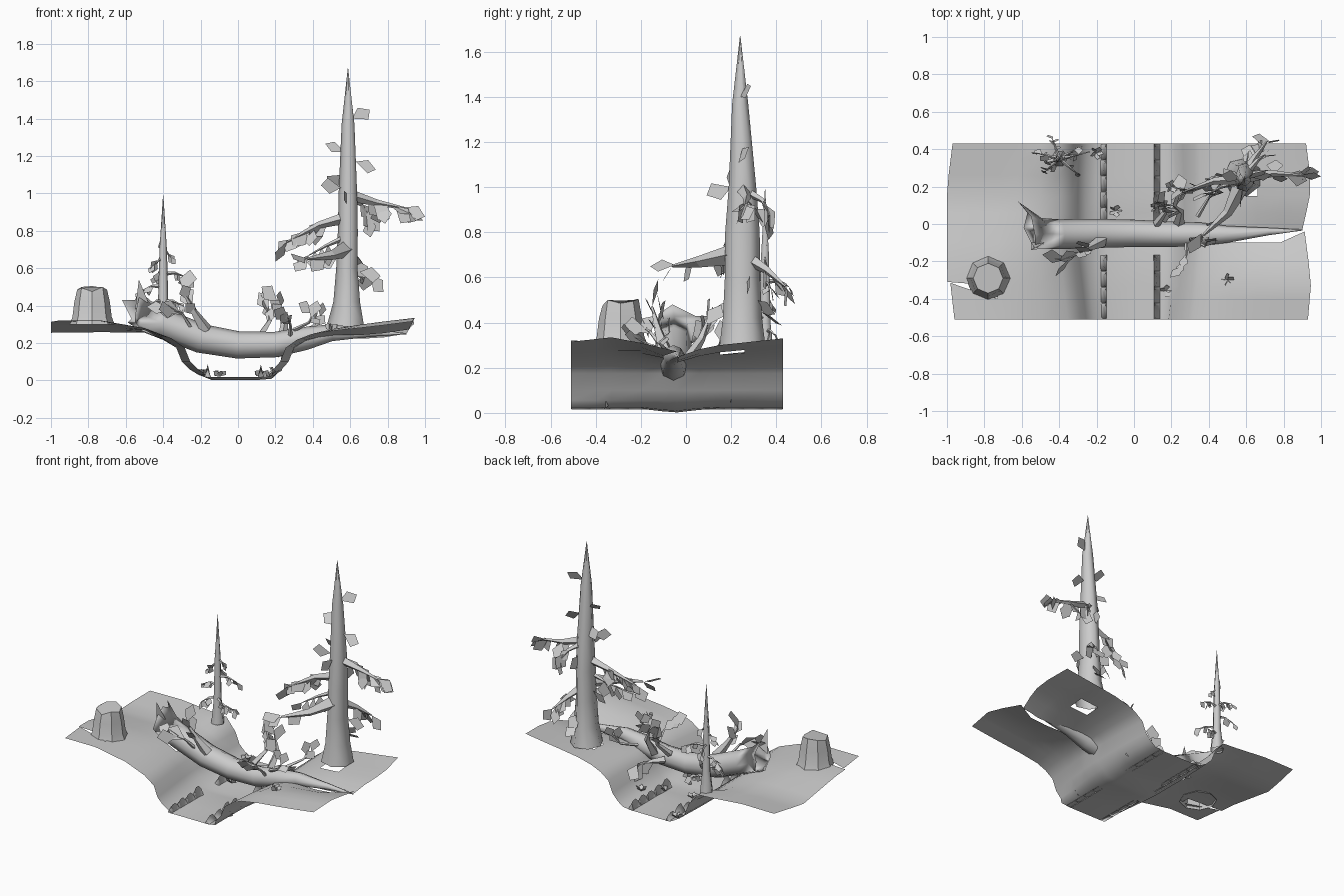
import bpy, bmesh, math, random
from mathutils import Vector as V, Quaternion

if "Cube" in bpy.data.objects:
    bpy.data.objects.remove(bpy.data.objects["Cube"])

random.seed(4)


def make(name, verts, faces, smooth=True):
    me = bpy.data.meshes.new(name)
    me.from_pydata([tuple(v) for v in verts], [], faces)
    me.update()
    for p in me.polygons:
        p.use_smooth = smooth
    ob = bpy.data.objects.new(name, me)
    bpy.context.collection.objects.link(ob)
    return ob


def lerp(table, x):
    if x <= table[0][0]:
        return table[0][1]
    for (a, za), (b, zb) in zip(table, table[1:]):
        if x <= b:
            return za + (zb - za) * (x - a) / (b - a)
    return table[-1][1]


def tube(path, radii, sides, verts, faces):
    """Append a tapered open tube; return the index of its last ring."""
    path = [V(p) for p in path]
    start = len(verts)
    for i, p in enumerate(path):
        d = (path[min(i + 1, len(path) - 1)] - path[max(i - 1, 0)]).normalized()
        u = d.cross(V((0, 0, 1)))
        u = u.normalized() if u.length > .3 else d.cross(V((0, 1, 0))).normalized()
        w = u.cross(d)
        for k in range(sides):
            a = 2 * math.pi * k / sides
            verts.append(p + (u * math.cos(a) + w * math.sin(a)) * radii[i])
    for i in range(len(path) - 1):
        for k in range(sides):
            a, b = start + i * sides, start + (i + 1) * sides
            k2 = (k + 1) % sides
            faces.append((a + k, a + k2, b + k2, b + k))
    return start + (len(path) - 1) * sides


def leaf(p, d, size, verts, faces):
    """Fan-shaped leaf growing from p along d."""
    p, d = V(p), V(d).normalized()
    side = d.cross(V((.3, -1, .2))).normalized()
    side = Quaternion(d, random.uniform(-.8, .8)) @ side
    n = len(verts)
    verts.extend([p, p + d * size * .72 + side * size * .4, p + d * size * 1.05,
                  p + d * size * .55 - side * size * .36])
    faces.append((n, n + 1, n + 2, n + 3))


def branch(path, r, leaves, size, verts, faces, droop=.8):
    tube(path, [r * (1 - .85 * i / (len(path) - 1)) for i in range(len(path))], 4, verts, faces)
    pts = [V(p) for p in path]
    for i in range(leaves):
        t = (.25 + .75 * (i + 1) / leaves) * (len(pts) - 1)
        k = min(int(t), len(pts) - 2)
        q = pts[k].lerp(pts[k + 1], t - k)
        d = (pts[k + 1] - pts[k]).normalized() * .6
        d += V((random.uniform(-.6, .6), random.uniform(-.5, .5), -droop * random.uniform(.4, 1.3)))
        leaf(q, d, size * random.uniform(.8, 1.2), verts, faces)


# creek bank sheet
xs = [-1, -.73, -.62, -.5, -.4, -.33, -.3, -.26, -.21, -.14, 0, .1, .18, .23, .27,
      .3, .36, .43, .52, .66, .78, .93]
ys = [-.51, -.4, -.33, -.2, -.1, -.04, .06, .15, .26, .35, .43]
prof = [(-1, .32), (-.73, .32), (-.5, .28), (-.4, .225), (-.33, .175), (-.3, .1), (-.26, .06),
        (-.21, .03), (-.14, .018), (.1, .018), (.18, .025), (.23, .055), (.27, .1),
        (.3, .175), (.36, .22), (.43, .25), (.52, .275), (.66, .295), (.93, .33)]
right_dip = [(-.51, -.015), (-.28, .01), (-.04, -.08), (.1, -.035), (.43, .0)]
left_dip = [(-.51, 0), (-.2, -.01), (.15, -.065), (.43, -.035)]
narrowing = [(-.51, .045), (-.12, 0), (.2, 0), (.43, .01)]
edge_l = [(-.51, .04), (-.31, 0), (.19, 0), (.43, .03)]
edge_r = [(-.51, .0), (-.28, .02), (-.04, -.03), (.2, .02), (.43, -.01)]
verts, faces = [], []
for y in ys:
    for x in xs:
        z, px, py = lerp(prof, x), x, y
        if x > .3:
            z += lerp(right_dip, y) * min(1, (x - .3) / .4)
        elif x < -.35:
            z += lerp(left_dip, y) * min(1, (-.35 - x) / .4)
        elif abs(x) < .2:
            z -= .017 * max(0, 1 - abs(y + .05) / .15)
        if .2 < abs(x) < .45:
            px -= math.copysign(lerp(narrowing, y), x)
        if x == -1:
            px += lerp(edge_l, y)
            py = {-.4: -.315, -.33: -.31}.get(y, y)
        if x == .93:
            px += lerp(edge_r, y)
            py = {-.1: -.04, -.04: -.03}.get(y, y)
        if abs(x + .4) < .02 and y > .3:
            z += .04
        verts.append((px, py, z))
n = len(xs)
for j in range(len(ys) - 1):
    for i in range(n - 1):
        xm, ym = (xs[i] + xs[i + 1]) / 2, (ys[j] + ys[j + 1]) / 2
        slot = xm < -.73 and -.4 < ym < -.33
        under_log = -.1 < ym < -.04 and (xm > .3 or -.5 < xm < -.4)
        under_tree = .52 < xm < .66 and .15 < ym < .26
        if not (slot or under_log or under_tree):
            a = j * n + i
            faces.append((a, a + 1, a + n + 1, a + n))
make("creek_banks", verts, faces)

# fallen hollow log, with a torn flared end
verts, faces = [], []
path = [(-.5, -.05, .35), (-.4, -.055, .305), (-.2, -.05, .225), (0, -.05, .19),
        (.2, -.055, .192), (.36, -.055, .225), (.5, -.055, .255), (.72, -.04, .255), (.9, -.032, .25)]
tube(path, [.083, .08, .078, .073, .068, .062, .045, .02, .003], 8, verts, faces)
torn = [(-.55, -.14, .35), (-.53, -.12, .44), (-.53, -.06, .48), (-.55, .04, .43),
        (-.62, .12, .43), (-.57, .06, .33), (-.59, -.02, .31), (-.55, -.1, .31)]
base = len(verts)
verts += [V(p) for p in torn]
for k in range(8):
    faces.append((k, (k + 1) % 8, base + (k + 1) % 8, base + k))
# upright splinter
base = len(verts)
verts += [V(p) for p in [(-.55, -.1, .38), (-.53, -.13, .54), (-.48, -.1, .42)]]
faces.append((base, base + 1, base + 2))
make("fallen_log", verts, faces)

# twigs sprouting from the log
verts, faces = [], []
branch([(-.17, -.09, .27), (-.23, -.12, .36), (-.29, -.15, .47)], .035, 4, .11, verts, faces, -.3)
branch([(-.25, -.1, .28), (-.3, -.16, .36), (-.36, -.19, .38)], .012, 4, .11, verts, faces, .1)
branch([(.12, .0, .24), (.17, .07, .32), (.16, .11, .4)], .022, 5, .1, verts, faces, -.4)
branch([(.24, .0, .22), (.25, .07, .33), (.21, .1, .42)], .03, 4, .1, verts, faces, -.2)
branch([(.3, -.08, .27), (.38, -.12, .31), (.4, -.07, .36)], .012, 3, .08, verts, faces, .2)
branch([(.28, -.1, .24), (.28, -.16, .3), (.27, -.22, .33)], .012, 3, .09, verts, faces, -.2)
branch([(.15, .02, .2), (.2, .08, .2), (.26, .16, .19)], .025, 5, .1, verts, faces, .5)
branch([(.34, .04, .26), (.4, .14, .29), (.44, .17, .34)], .012, 3, .08, verts, faces, -.3)
make("log_twigs", verts, faces, False)

# large tree trunk, deeper than wide in its lower half
verts, faces = [], []
tube([(.58, .25, .29), (.585, .25, .42), (.585, .25, .6), (.59, .25, .8), (.59, .25, 1.0),
      (.59, .24, 1.37), (.588, .24, 1.67)], [.105, .075, .06, .056, .052, .036, .001], 7, verts, faces)
for v in verts:
    v.y = .25 + (v.y - .25) * lerp([(.29, 1), (.5, 1.3), (.8, 1.4), (1.1, 1.1), (1.4, 1)], v.z)
make("large_trunk", verts, faces)

# large tree branches and leaves
verts, faces = [], []
for p, r, k in [
    ([(.6, .25, .99), (.74, .27, .95), (.9, .26, .92)], .032, 8),
    ([(.58, .24, .87), (.43, .23, .83), (.26, .17, .74)], .032, 9),
    ([(.57, .2, .7), (.5, .06, .67), (.37, -.06, .65)], .045, 2),
    ([(.56, .22, .76), (.47, .2, .72), (.38, .15, .67)], .015, 4),
    ([(.6, .28, .68), (.65, .36, .63), (.71, .44, .56)], .03, 5),
    ([(.6, .27, .98), (.66, .34, .94), (.7, .37, .88)], .02, 4),
]:
    branch(p, r, k, .105, verts, faces)
leaf((.36, -.05, .655), (-.5, -.85, -.05), .12, verts, faces)
leaf((.89, .26, .925), (1, -.05, -.45), .115, verts, faces)
for p, d in [((.61, .24, 1.4), (.8, .4, .4)), ((.57, .24, 1.22), (-.9, .2, .4)),
             ((.63, .25, 1.17), (1, .1, -.4)), ((.55, .22, 1.03), (-.8, -.3, .1)),
             ((.58, .2, 1.0), (-.1, -.9, -.3)), ((.6, .29, .9), (.1, .9, -.5)),
             ((.65, .27, .58), (1, .1, -.2)), ((.53, .25, .66), (-.9, .1, -.5)),
             ((.6, .3, .5), (.2, .9, -.6)), ((.56, .24, 1.1), (-.7, .5, -.5)),
             ((.6, .33, .45), (.2, .9, -.6))]:
    leaf(p, d, .11, verts, faces)
make("large_tree_branches", verts, faces, False)

# small tree trunk
verts, faces = [], []
tube([(-.4, .35, .25), (-.4, .35, .4), (-.4, .35, .7), (-.4, .35, .99)],
     [.045, .028, .02, .001], 6, verts, faces)
make("small_trunk", verts, faces)

# small tree branches and leaves
verts, faces = [], []
for ang, z, length in [(2.9, .5, .12), (.2, .57, .13), (-.7, .42, .14), (1.9, .58, .11),
                       (-2.4, .42, .1), (.5, .36, .1), (3.6, .64, .05), (0, .68, .04), (2.5, .77, .02)]:
    c, s = math.cos(ang), math.sin(ang)
    branch([(-.4, .35, z), (-.4 + c * length * .5, .35 + s * length * .5, z + .005),
            (-.4 + c * length, .35 + s * length, z - .02)], .012, 2 + int(length * 22), .055, verts, faces)
make("small_tree_branches", verts, faces, False)

# tree stump
verts, faces = [], []
top = tube([(-.78, -.29, .3), (-.78, -.29, .34), (-.78, -.29, .42), (-.78, -.29, .485)],
           [.12, .105, .095, .08], 8, verts, faces)
for k in range(8):
    verts[top + k].z += (.0, .015, .02, .01, .0, .015, -.01, .01)[k]
faces.append(tuple(range(top, top + 8)))
make("stump", verts, faces)
bpy.context.view_layer.objects.active = bpy.data.objects["stump"]
bpy.data.objects["stump"].select_set(True)
bpy.ops.object.shade_smooth_by_angle()

# scalloped stones lining the creek
verts, faces = [], []
for x0, lean in ((-.145, -1), (.105, 1)):
    for i in range(11):
        y = -.465 + i * .085
        if -.13 < y < .03:
            continue
        h = random.uniform(.05, .075)
        a = len(verts)
        for k in range(6):
            t = math.pi * k / 5
            verts.append((x0 + lean * .018 * math.sin(t), y - .043 * math.cos(t), .016 + h * math.sin(t)))
        verts += [(x0 + lean * .035, y - .043, .018), (x0 + lean * .035, y + .043, .018)]
        faces += [tuple(range(a, a + 6)), (a, a + 1, a + 6), (a + 1, a + 2, a + 6),
                  (a + 2, a + 3, a + 7, a + 6), (a + 3, a + 4, a + 7), (a + 4, a + 5, a + 7)]
make("creek_stones", verts, faces)

# loose ground plants
verts, faces = [], []
for x, y, z in [(-.2, .38, .03), (.17, -.36, .02), (.5, -.3, .27), (-.1, .07, .02), (.12, .09, .02), (.2, .2, .04)]:
    for k in range(5):
        a = k * 1.26 + x
        leaf((x, y, z), (math.cos(a), math.sin(a), .9), .045, verts, faces)
make("ground_plants", verts, faces, False)
